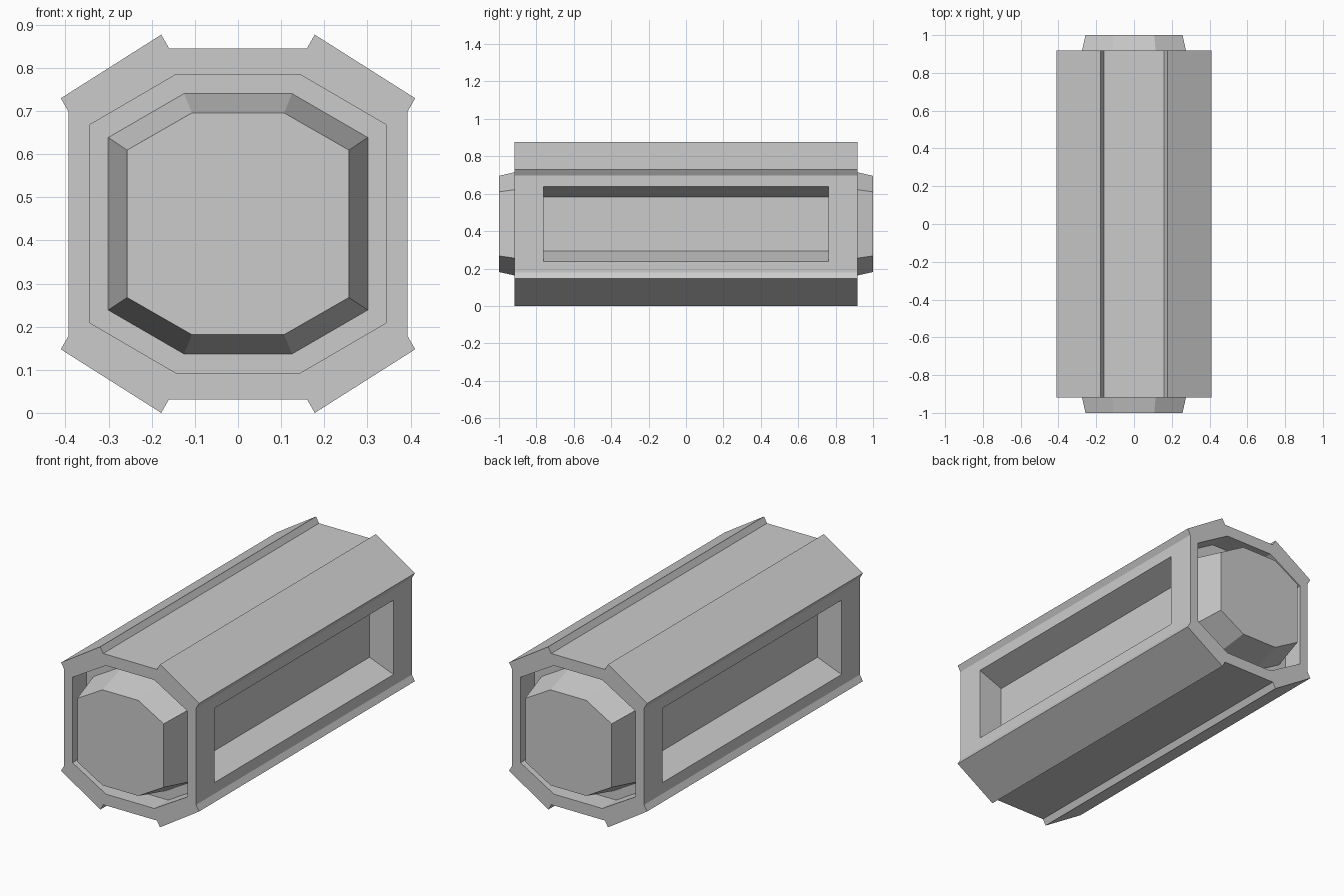
import bpy, bmesh

if "Cube" in bpy.data.objects:
    bpy.data.objects.remove(bpy.data.objects["Cube"])

CZ = 0.4385  # height of the long axis


def loft(name, rings, cap_start=True):
    """Skin a list of equal-length rings of 3D points and cap the ends."""
    bm = bmesh.new()
    loops = [[bm.verts.new(p) for p in ring] for ring in rings]
    n = len(loops[0])
    for a, b in zip(loops, loops[1:]):
        for i in range(n):
            j = (i + 1) % n
            bm.faces.new((a[i], a[j], b[j], b[i]))
    if cap_start:
        bm.faces.new(loops[0])
    bm.faces.new(loops[-1])
    bmesh.ops.recalc_face_normals(bm, faces=bm.faces)
    mesh = bpy.data.meshes.new(name)
    bm.to_mesh(mesh)
    bm.free()
    obj = bpy.data.objects.new(name, mesh)
    bpy.context.collection.objects.link(obj)
    return obj


def ring(quarter, y):
    """Mirror a quarter profile (x, z from the axis) into a full ring at y."""
    right = quarter + [(x, -z) for x, z in reversed(quarter)]
    full = right + [(-x, z) for x, z in reversed(right)]
    return [(x, y, z + CZ) for x, z in full]


def cut(target, cutters):
    """Subtract the cutters, apply the result and remove them."""
    bpy.context.view_layer.objects.active = target
    for c in cutters:
        c.hide_render = True
        mod = target.modifiers.new("cut", 'BOOLEAN')
        mod.operation = 'DIFFERENCE'
        mod.solver = 'EXACT'
        mod.object = c
        bpy.ops.object.modifier_apply(modifier=mod.name)
        bpy.data.objects.remove(c)


# Outer housing with raised lips along the diagonal panels
outer = [(0.16, 0.407), (0.178, 0.4385), (0.411, 0.291), (0.393, 0.26)]
housing = loft("housing", [ring(outer, -0.918), ring(outer, 0.918)])

opening = [(0.144, 0.346), (0.343, 0.23)]
core_base = [(0.125, 0.302), (0.301, 0.2)]
core_tip = [(0.107, 0.257), (0.257, 0.171)]
DEPTH = 0.80

cutters = []
for s in (-1, 1):
    # Octagonal socket in each end
    cutters.append(loft("socket_cutter", [ring(opening, s * DEPTH),
                                          ring(opening, s * 1.1)]))
    # Long side window with sloping top and bottom
    def frame(x, h):
        return [(s * x, y, CZ + z) for y, z in
                ((-0.762, -h), (0.762, -h), (0.762, h), (-0.762, h))]
    cutters.append(loft("window_cutter", [frame(0.25, 0.145), frame(0.393, 0.2),
                                          frame(0.45, 0.2)]))
cut(housing, cutters)

# Tapered octagonal core ends standing in the sockets
for s, name in ((-1, "front_core_end"), (1, "back_core_end")):
    loft(name, [ring(core_base, s * DEPTH), ring(core_tip, s * 1.0)],
         cap_start=False)
